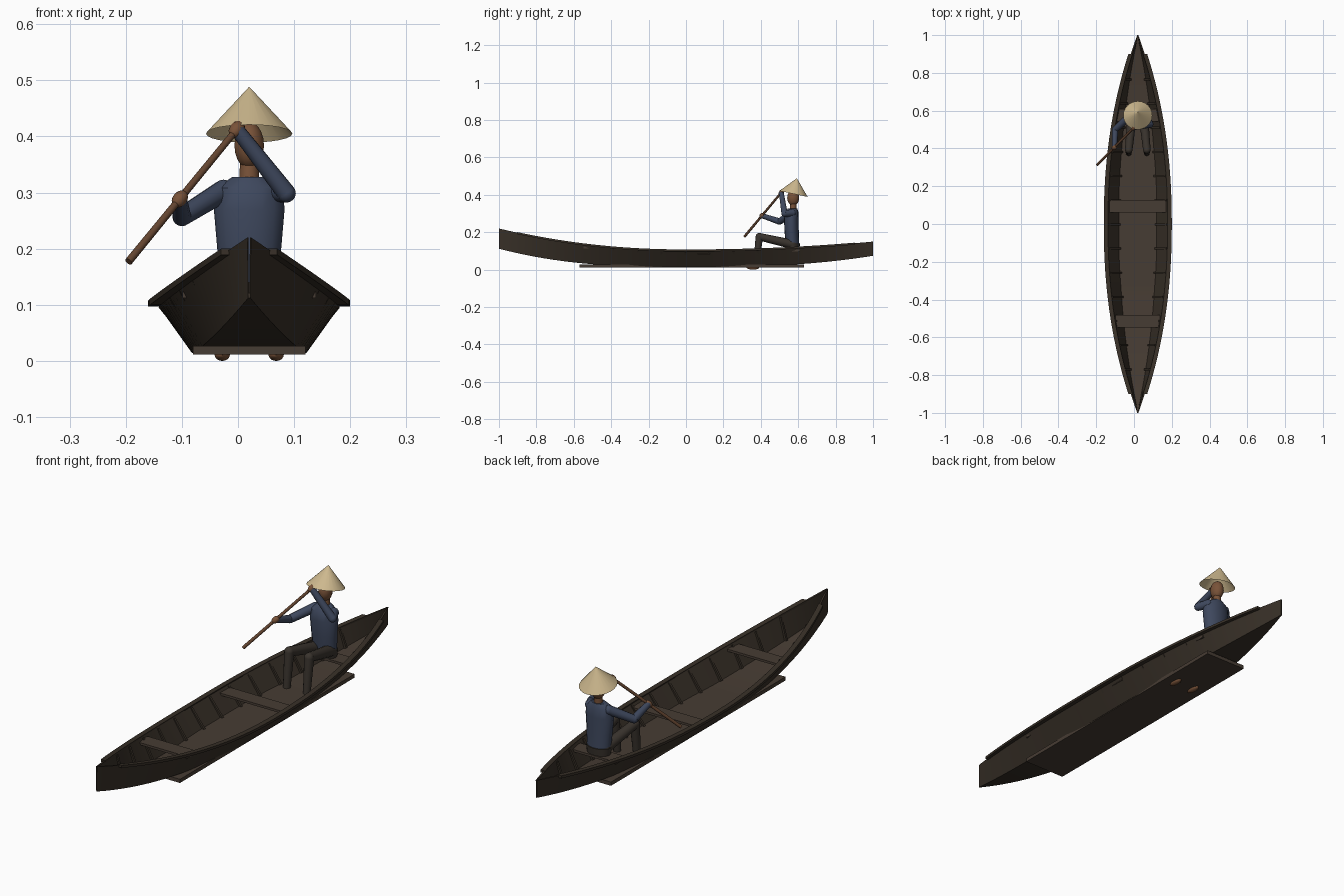
import bpy, bmesh
from math import sin, cos, pi, radians
from mathutils import Vector, Matrix

if "Cube" in bpy.data.objects:
    bpy.data.objects.remove(bpy.data.objects["Cube"], do_unlink=True)

CX = 0.02  # boat centreline
parts = []


def material(name, r, g, b):
    m = bpy.data.materials.new(name)
    m.use_nodes = True
    m.diffuse_color = (r, g, b, 1)
    bsdf = next(n for n in m.node_tree.nodes if n.type == 'BSDF_PRINCIPLED')
    bsdf.inputs["Base Color"].default_value = (r, g, b, 1)
    return m


HULL = material("dark hull wood", 0.040, 0.030, 0.021)
PLANK = material("plank wood", 0.062, 0.045, 0.033)
SHIRT = material("blue shirt", 0.048, 0.064, 0.110)
TROUSERS = material("dark trousers", 0.042, 0.034, 0.027)
SKIN = material("skin", 0.190, 0.085, 0.040)
STRAW = material("straw", 0.610, 0.480, 0.270)
OAR = material("oar wood", 0.130, 0.060, 0.030)


def finish(name, bm, *mats):
    bmesh.ops.recalc_face_normals(bm, faces=bm.faces[:])
    me = bpy.data.meshes.new(name)
    bm.to_mesh(me)
    bm.free()
    for m in mats:
        me.materials.append(m)
    ob = bpy.data.objects.new(name, me)
    bpy.context.collection.objects.link(ob)
    parts.append(ob)
    return ob


def loft(name, rings, mats, painted=None):
    """Skin closed rings; strip number `painted` takes the second material."""
    bm = bmesh.new()
    vs = [[bm.verts.new(p) for p in ring] for ring in rings]
    n = len(vs[0])
    for a, b in zip(vs, vs[1:]):
        for i in range(n):
            j = (i + 1) % n
            f = bm.faces.new((a[i], a[j], b[j], b[i]))
            f.material_index = int(i == painted)
    bm.faces.new(vs[0])
    bm.faces.new(vs[-1])
    return finish(name, bm, *mats)


def add_box(bm, center, size, rot=Matrix()):
    mat = Matrix.Translation(center) @ rot @ Matrix.Diagonal((*size, 1))
    bmesh.ops.create_cube(bm, size=1, matrix=mat)


def box(name, center, size, mat):
    bm = bmesh.new()
    add_box(bm, center, size)
    return finish(name, bm, mat)


def ball(name, center, radii, mat, rot=Matrix()):
    bm = bmesh.new()
    m = Matrix.Translation(center) @ rot @ Matrix.Diagonal((*radii, 1))
    bmesh.ops.create_uvsphere(bm, u_segments=14, v_segments=10, radius=1, matrix=m)
    return finish(name, bm, mat)


def limb(name, points, radii, mat, joints=True):
    """Tapered round segments through the points, with rounded joints."""
    bm = bmesh.new()
    pts = [Vector(p) for p in points]
    for a, b, ra, rb in zip(pts, pts[1:], radii, radii[1:]):
        d = b - a
        m = Matrix.Translation((a + b) / 2) @ d.to_track_quat('Z', 'Y').to_matrix().to_4x4()
        bmesh.ops.create_cone(bm, cap_ends=True, segments=12, radius1=ra,
                              radius2=rb, depth=d.length, matrix=m)
    if joints:
        for p, r in list(zip(pts, radii))[:-1]:
            bmesh.ops.create_uvsphere(bm, u_segments=12, v_segments=8, radius=r,
                                      matrix=Matrix.Translation(p))
    return finish(name, bm, mat)


# Hull lines: half widths and heights along the length
def taper(y):
    return 1 - abs(y) ** 2.2


def sheer_half(y):
    return 0.003 + 0.164 * taper(y)


def floor_half(y):
    return 0.002 + 0.100 * taper(y)


def sheer_z(y):
    return 0.105 + (0.115 if y < 0 else 0.045) * abs(y) ** 2.1


def floor_z(y):
    return 0.014 + (0.098 if y < 0 else 0.060) * abs(y) ** 2.7


def hull_ring(y):
    w, b, zs, zb, t = sheer_half(y), floor_half(y), sheer_z(y), floor_z(y), 0.008
    wi, bi = max(w - t, 0.001), max(b - t / 2, 0.0008)
    half = [(w, zs), (b, zb)]
    inner = [(bi, zb + t), (wi, zs)]
    prof = ([(-x, z) for x, z in half] + half[::-1]
            + inner[::-1] + [(-x, z) for x, z in inner])
    return [(CX + x, y, z) for x, z in prof]


N = 48
loft("hull", [hull_ring(-1 + 2 * i / N) for i in range(N + 1)], (HULL, PLANK), painted=5)
box("bottom_board", (CX, 0.03, 0.019), (0.20, 1.20, 0.016), PLANK)

# Outer rails and wall ribs
for side, label in ((1, "left"), (-1, "right")):
    rings = []
    for i in range(37):
        y = -0.9 + i * 0.05
        w, z = sheer_half(y), sheer_z(y)
        rings.append([(CX + side * (w + dx), y, z + dz) for dx, dz in
                      ((-0.009, -0.008), (0.013, -0.008), (0.013, 0.003), (-0.009, 0.003))])
    loft(label + "_rail", rings, (HULL,))

    bm = bmesh.new()
    for i in range(13):
        y = -0.77 + i * 0.128
        low = Vector((CX + side * (floor_half(y) - 0.008), y, floor_z(y) + 0.008))
        top = Vector((CX + side * (sheer_half(y) - 0.010), y, sheer_z(y) - 0.006))
        d = top - low
        rot = Matrix.Rotation(side * Vector((d.z, abs(d.x))).angle_signed(Vector((1, 0))) * -1, 4, 'Y')
        if (rot @ Vector((0, 0, 1))).x * d.x < 0:
            rot.transpose()
        add_box(bm, (low + top) / 2, (0.012, 0.010, d.length), rot)
    finish(label + "_ribs", bm, HULL)

# Cross seats
for name, y in (("front_thwart", -0.515), ("middle_thwart", 0.095), ("rower_seat", 0.575)):
    box(name, (CX, y, sheer_z(y) - 0.016), (sheer_half(y) * 1.84, 0.066, 0.010), PLANK)


# Rower: trunk and head
def oval(z, rx, ry, y):
    return [(CX + rx * cos(a), y + ry * sin(a), z)
            for a in (2 * pi * i / 16 for i in range(16))]


loft("torso", [oval(*s) for s in ((0.130, 0.052, 0.036, 0.570), (0.200, 0.057, 0.038, 0.565),
                                  (0.270, 0.063, 0.039, 0.563), (0.308, 0.060, 0.036, 0.565),
                                  (0.328, 0.030, 0.024, 0.570))], (SHIRT,))
loft("hips", [oval(0.108, 0.052, 0.036, 0.570), oval(0.140, 0.056, 0.040, 0.570)], (TROUSERS,))
limb("neck", [(CX, 0.572, 0.315), (CX, 0.575, 0.365)], [0.018, 0.016], SKIN, False)
ball("head", (CX, 0.573, 0.384), (0.027, 0.032, 0.042), SKIN)

# Tilted straw hat, open underneath
bm = bmesh.new()
tilt = Matrix.Rotation(radians(-12), 4, 'X')
bmesh.ops.create_cone(bm, cap_ends=False, segments=24, radius1=0.077, radius2=0.0005, depth=0.085,
                      matrix=Matrix.Translation((CX, 0.575, 0.405)) @ tilt
                      @ Matrix.Translation((0, 0, 0.0425)))
finish("straw_hat", bm, STRAW)

# Oar and the arms that hold it
oar_low, oar_top = Vector((-0.195, 0.313, 0.177)), Vector((0.008, 0.520, 0.425))
oar_mid = oar_low.lerp(oar_top, 0.45)
limb("oar", [oar_low, oar_mid, oar_top], [0.007, 0.0065, 0.006], OAR, False)

low_hand, high_hand = oar_mid, oar_low.lerp(oar_top, 0.95)
limb("right_arm", [(-0.026, 0.568, 0.303), (-0.100, 0.500, 0.257), low_hand],
     [0.020, 0.017, 0.013], SHIRT)
limb("left_arm", [(0.064, 0.568, 0.303), (0.086, 0.527, 0.299), high_hand],
     [0.020, 0.017, 0.013], SHIRT)
grip = (oar_top - oar_low).to_track_quat('Z', 'Y').to_matrix().to_4x4()
ball("right_hand", low_hand, (0.013, 0.013, 0.018), SKIN, grip)
ball("left_hand", high_hand, (0.013, 0.013, 0.018), SKIN, grip)

# Legs and bare feet
for side, label in ((1, "left"), (-1, "right")):
    x = CX + side * 0.048
    limb(label + "_leg", [(CX + side * 0.030, 0.570, 0.135), (x, 0.392, 0.176), (x, 0.375, 0.022)],
         [0.025, 0.020, 0.015], TROUSERS)
    ball(label + "_foot", (x, 0.358, 0.011), (0.014, 0.034, 0.011), SKIN)

# Smooth shading that keeps hard edges
bpy.ops.object.select_all(action='DESELECT')
for ob in parts:
    ob.select_set(True)
bpy.context.view_layer.objects.active = parts[0]
bpy.ops.object.shade_smooth_by_angle(angle=radians(35))
